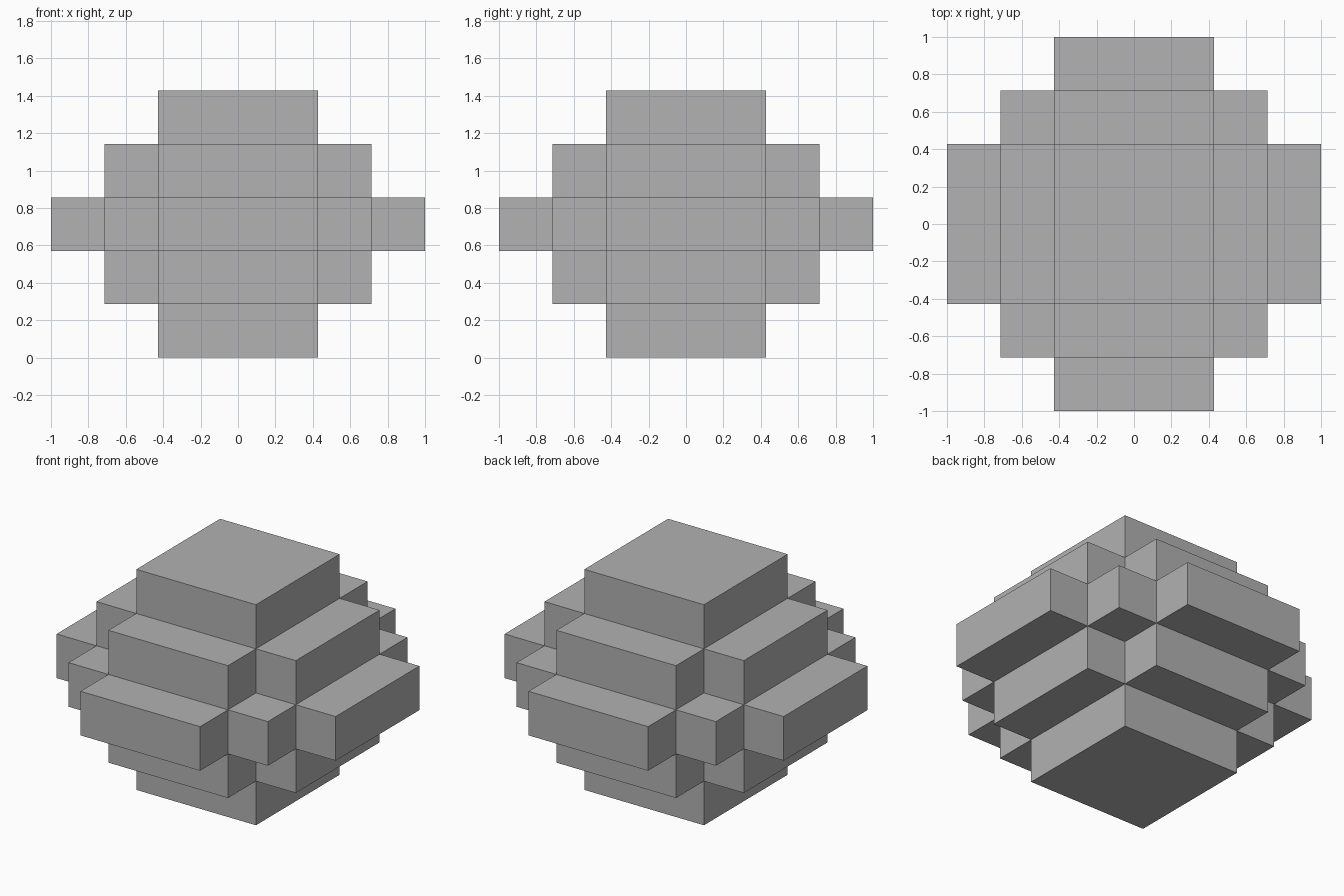
import bpy
import bmesh
from math import radians
from mathutils import Vector

cube = bpy.data.objects.get("Cube")
if cube:
    bpy.data.objects.remove(cube, do_unlink=True)

UNIT = 2 / 7  # edge of one grid cell

grey = bpy.data.materials.new("mid_grey")
grey.use_nodes = True
colour = (0.445, 0.445, 0.445, 1)
grey.diffuse_color = colour
grey.node_tree.nodes["Principled BSDF"].inputs["Base Color"].default_value = colour


def filled(i, j, k):
    """Stepped diamond: three-wide core, shrinking one cell per step outward."""
    return max(abs(i), 1) + max(abs(j), 1) + abs(k) <= 4


# Outer skin of the stepped block: a quad wherever a cell meets empty space
bm = bmesh.new()
axes = [Vector(row) for row in ((1, 0, 0), (0, 1, 0), (0, 0, 1))]
for i in range(-3, 4):
    for j in range(-3, 4):
        for k in range(-2, 3):
            if not filled(i, j, k):
                continue
            centre = Vector((i, j, k + 2.5))
            for n in range(3):
                for sign in (-1, 1):
                    out = axes[n] * sign
                    if filled(i + int(out.x), j + int(out.y), k + int(out.z)):
                        continue
                    u, v = axes[(n + 1) % 3] / 2, axes[(n + 2) % 3] * sign / 2
                    mid = centre + out / 2
                    corners = (mid - u - v, mid + u - v, mid + u + v, mid - u + v)
                    bm.faces.new([bm.verts.new(c * UNIT) for c in corners])

# Weld the skin and merge coplanar quads into large flat faces
bmesh.ops.remove_doubles(bm, verts=bm.verts, dist=0.001)
bmesh.ops.dissolve_limit(bm, angle_limit=radians(1), verts=bm.verts, edges=bm.edges)

mesh = bpy.data.meshes.new("stepped_block")
bm.to_mesh(mesh)
bm.free()
mesh.materials.append(grey)
block = bpy.data.objects.new("stepped_block", mesh)
bpy.context.collection.objects.link(block)
